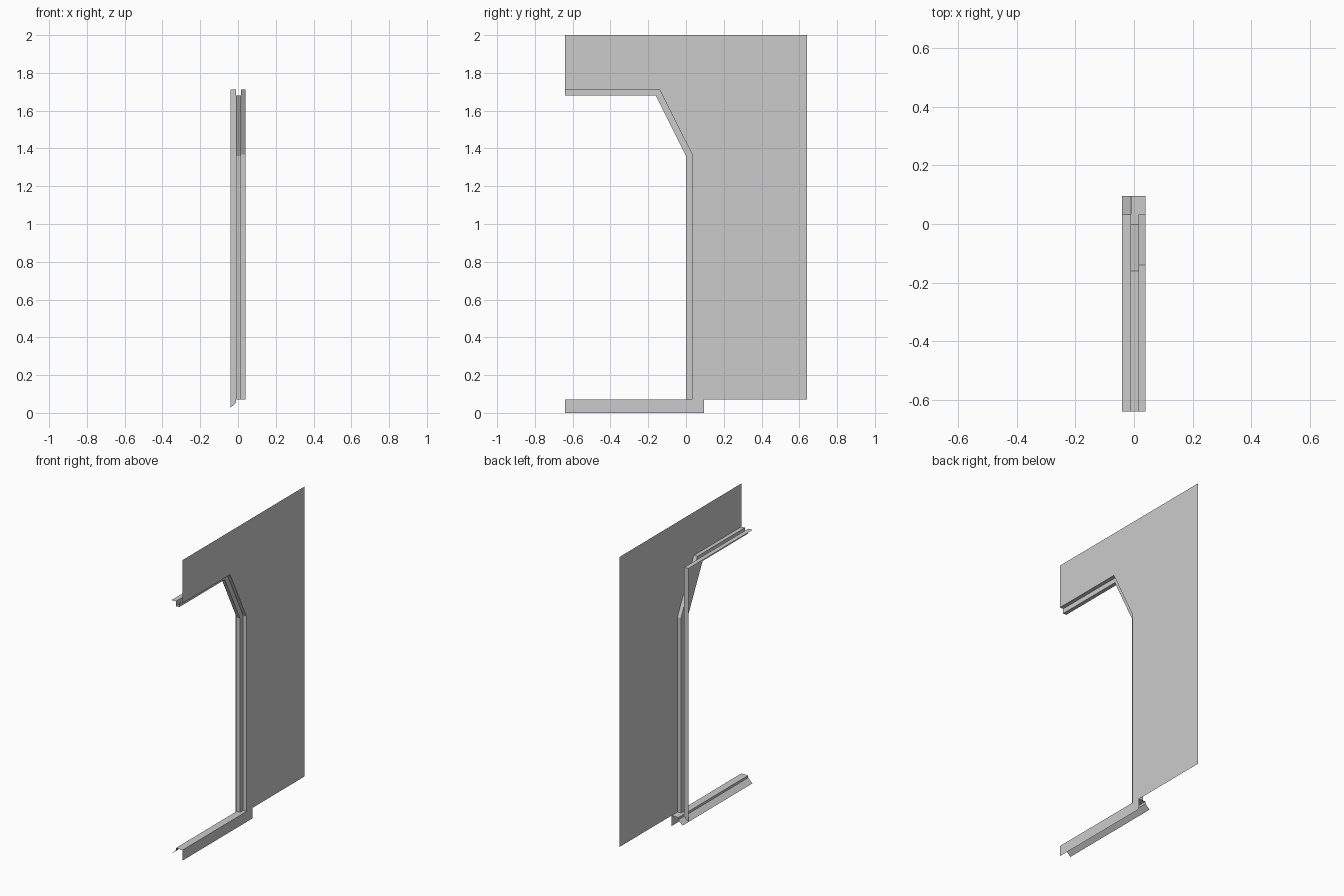
import bpy

if "Cube" in bpy.data.objects:
    bpy.data.objects.remove(bpy.data.objects["Cube"])

# Depths of the frame section along x
X_BACK, X_STOP_A, X_STOP_B, X_FACE = -0.041, -0.01, 0.015, 0.04
END, SILL = -0.64, 0.07          # cut end of the model, height of the sill

# Door outlines as (y, z), each with matching points: head, corner, corner, foot
outer = [(END, 1.775), (-0.103, 1.775), (0.095, 1.38), (0.095, SILL)]
rebate = [(END, 1.712), (-0.14, 1.712), (0.033, 1.367), (0.033, SILL)]
stop = [(END, 1.68), (-0.16, 1.68), (0.0, 1.36), (0.0, SILL)]
square = [(END, 1.712), (0.033, 1.712), (0.033, 1.367), (0.033, SILL)]


def make(name, verts, faces):
    mesh = bpy.data.meshes.new(name)
    mesh.from_pydata(verts, [], faces)
    obj = bpy.data.objects.new(name, mesh)
    bpy.context.collection.objects.link(obj)
    return obj


def loft(name, rings):
    """Skin a sheet through open rings that have the same point count."""
    n = len(rings[0])
    verts = [p for ring in rings for p in ring]
    faces = [(r * n + i, r * n + i + 1, (r + 1) * n + i + 1, (r + 1) * n + i)
             for r in range(len(rings) - 1) for i in range(n - 1)]
    return make(name, verts, faces)


def at(x, path, foot=SILL):
    pts = [(x, y, z) for y, z in path]
    pts[-1] = (x, pts[-1][1], foot)
    return pts


# Wall panel: one flat sheet around the opening
wall = outer + [(0.64, SILL), (0.64, 2.0), (END, 2.0)]
make("wall_panel", [(X_FACE, y, z) for y, z in wall], [tuple(range(len(wall)))])

# Door frame: face trim, chamfered reveal, door stop, square-cornered rebate
loft("door_frame", [
    at(X_FACE, outer),
    at(X_FACE, rebate),
    at(X_STOP_B, rebate),
    at(X_STOP_B, stop),
    at(X_STOP_A, stop),
    at(X_STOP_A, square, 0.055),
    at(X_BACK, square, 0.025),
])

# Sill: face, flat top, small step and sloped back lip
sill_profile = [(X_FACE, 0.0), (X_FACE, SILL), (X_STOP_A, SILL),
                (X_STOP_A, 0.055), (X_BACK, 0.025)]
loft("door_sill", [[(x, y, z) for x, z in sill_profile] for y in (0.095, END)])
